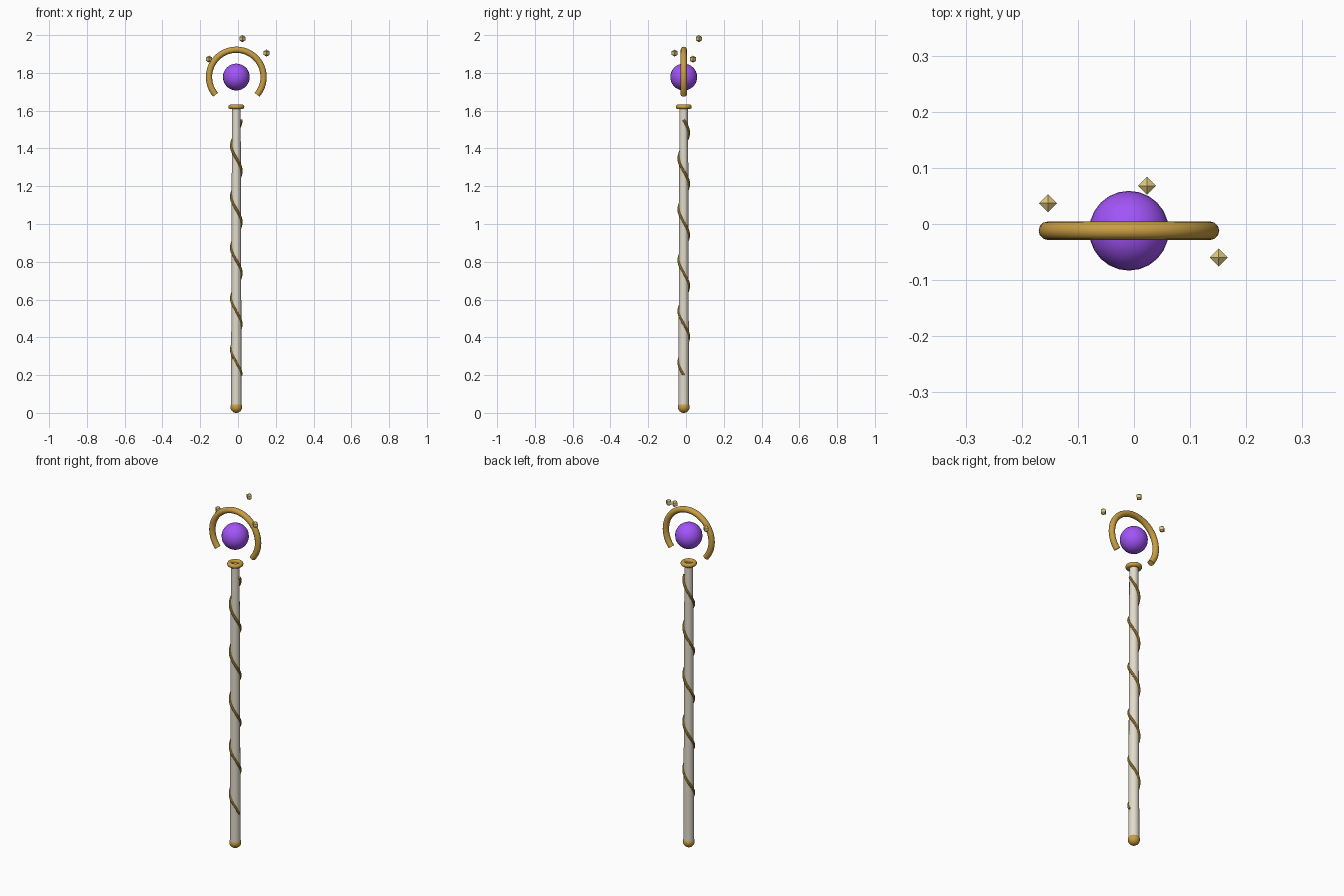
import bpy
from math import radians, pi, cos, sin

if "Cube" in bpy.data.objects:
    bpy.data.objects.remove(bpy.data.objects["Cube"])

CX, CY = -0.009, -0.012      # staff axis
ORB_Z = 1.778


def material(name, rgb):
    m = bpy.data.materials.new(name)
    m.diffuse_color = (*rgb, 1)
    m.use_nodes = True
    m.node_tree.nodes["Principled BSDF"].inputs["Base Color"].default_value = m.diffuse_color
    return m


GOLD = material("gold", (0.58, 0.34, 0.055))
IVORY = material("ivory", (0.76, 0.71, 0.60))
VIOLET = material("violet", (0.36, 0.09, 0.93))
PALE = material("pale_gold", (0.72, 0.56, 0.20))


def finish(name, mat, smooth=True):
    ob = bpy.context.object
    ob.name = name
    ob.data.materials.append(mat)
    if smooth:
        bpy.ops.object.shade_smooth_by_angle(angle=radians(40))
    return ob


def sphere(name, r, z, mat, segments, rings):
    bpy.ops.mesh.primitive_uv_sphere_add(radius=r, segments=segments, ring_count=rings,
                                         location=(CX, CY, z))
    return finish(name, mat)


def tube(name, points, r, mat, resolution):
    """Round capped tube along a poly path."""
    cu = bpy.data.curves.new(name, 'CURVE')
    cu.dimensions = '3D'
    cu.bevel_depth = r
    cu.bevel_resolution = resolution
    cu.use_fill_caps = True
    sp = cu.splines.new('POLY')
    sp.points.add(len(points) - 1)
    for p, co in zip(sp.points, points):
        p.co = (*co, 1)
    ob = bpy.data.objects.new(name, cu)
    bpy.context.collection.objects.link(ob)
    bpy.ops.object.select_all(action='DESELECT')
    ob.select_set(True)
    bpy.context.view_layer.objects.active = ob
    bpy.ops.object.convert(target='MESH')
    return finish(name, mat)


# Tapered shaft with a round foot
Z0, Z1 = 0.03, 1.615
bpy.ops.mesh.primitive_cone_add(vertices=16, radius1=0.028, radius2=0.023, depth=Z1 - Z0,
                                location=(CX, CY, (Z0 + Z1) / 2))
finish("shaft", IVORY)
sphere("foot_cap", 0.031, 0.031, GOLD, 16, 12)

# Collar at the top of the shaft
bpy.ops.mesh.primitive_torus_add(major_radius=0.030, minor_radius=0.0125, major_segments=24,
                                 minor_segments=10, location=(CX, CY, 1.62))
finish("collar", GOLD)

# Wire wound five turns around the shaft
TURNS, STEPS = 5, 120
helix = []
for i in range(STEPS + 1):
    t = i / STEPS
    a = -2 * pi * TURNS * t
    helix.append((CX + 0.0265 * cos(a), CY + 0.0265 * sin(a), 0.2 + 1.35 * t))
tube("spiral_wire", helix, 0.007, GOLD, 2)

# Floating orb inside an open crescent ring
sphere("orb", 0.071, ORB_Z, VIOLET, 24, 16)
A0, A1, N = radians(-40.5), radians(220.5), 40
arc = []
for i in range(N + 1):
    a = A0 + (A1 - A0) * i / N
    arc.append((CX + 0.1445 * cos(a), CY, ORB_Z + 0.1445 * sin(a)))
tube("crescent_ring", arc, 0.0165, GOLD, 4)

# Floating octahedral shards
for i, loc in enumerate([(0.023, 0.068, 1.9815), (-0.153, 0.037, 1.873), (0.151, -0.060, 1.905)]):
    bpy.ops.mesh.primitive_uv_sphere_add(segments=4, ring_count=2, radius=0.0185, location=loc)
    finish(f"shard_{i + 1}", PALE, smooth=False)
